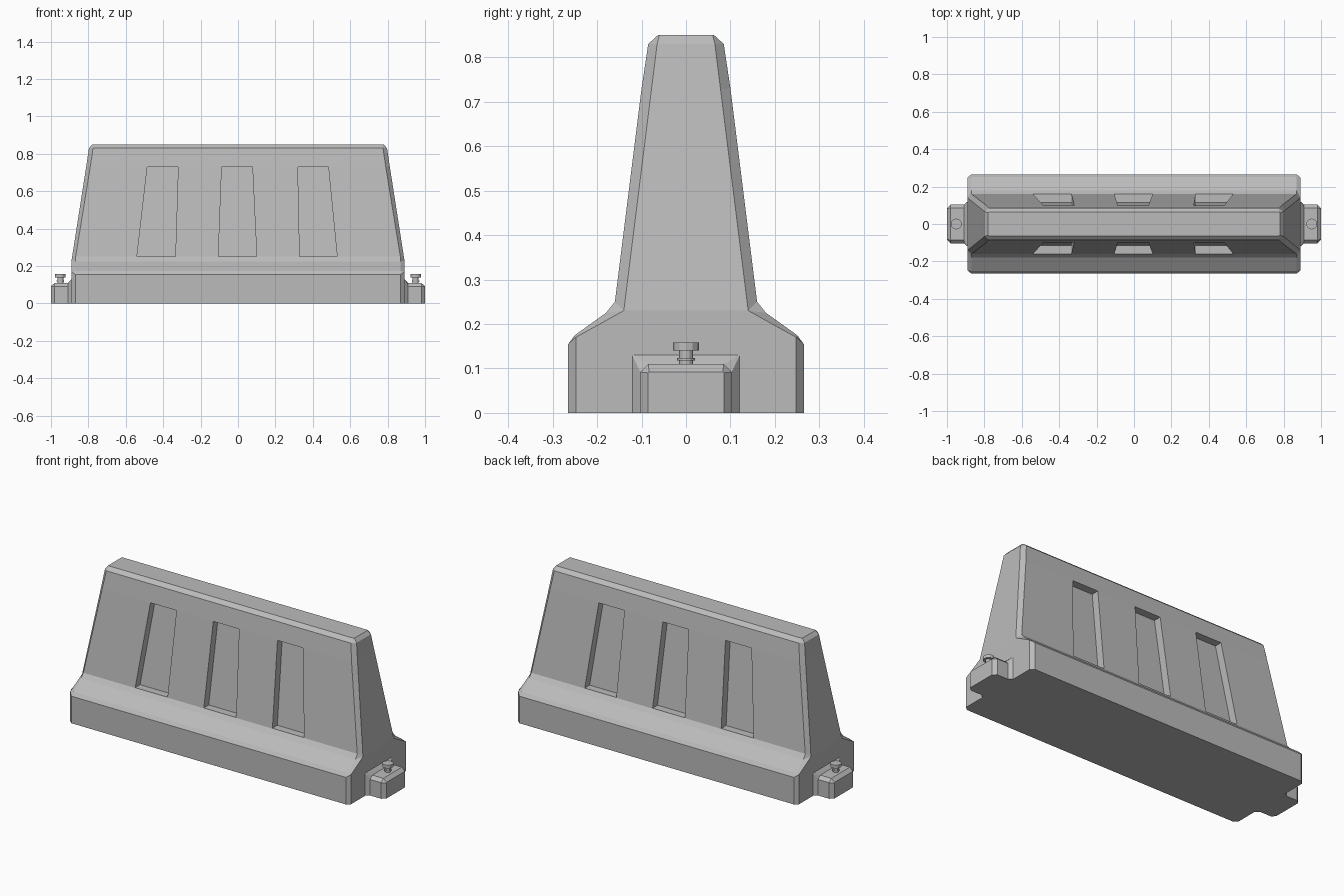
import bpy, bmesh, math

cube = bpy.data.objects.get("Cube")
if cube:
    bpy.data.objects.remove(cube, do_unlink=True)

grey = bpy.data.materials.new("concrete grey")
grey.use_nodes = True
grey.diffuse_color = (0.5, 0.5, 0.5, 1)
grey.node_tree.nodes["Principled BSDF"].inputs["Base Color"].default_value = (0.5, 0.5, 0.5, 1)


def finish(bm, name):
    bmesh.ops.remove_doubles(bm, verts=bm.verts, dist=0.0005)
    bmesh.ops.recalc_face_normals(bm, faces=bm.faces)
    mesh = bpy.data.meshes.new(name)
    bm.to_mesh(mesh)
    bm.free()
    mesh.materials.append(grey)
    obj = bpy.data.objects.new(name, mesh)
    bpy.context.collection.objects.link(obj)
    return obj


def loft(bm, loops):
    """Bridge closed loops of points in order and cap both ends."""
    rings = [[bm.verts.new(p) for p in loop] for loop in loops]
    n = len(rings[0])
    for a, b in zip(rings, rings[1:]):
        for i in range(n):
            j = (i + 1) % n
            bm.faces.new((a[i], a[j], b[j], b[i]))
    bm.faces.new(rings[0])
    bm.faces.new(rings[-1])


# Barrier body: each row is a long-side corner and an end corner of a chamfered ring
rows = [
    ((0.87, 0.265, 0), (0.89, 0.248, 0)),
    ((0.87, 0.265, 0.155), (0.89, 0.248, 0.17)),
    ((0.87, 0.25, 0.175), (0.89, 0.248, 0.17)),
    ((0.87, 0.18, 0.225), (0.89, 0.14, 0.23)),
    ((0.868, 0.16, 0.25), (0.89, 0.14, 0.23)),
    ((0.79, 0.10, 0.73), (0.812, 0.0775, 0.73)),
    ((0.775, 0.085, 0.83), (0.797, 0.065, 0.83)),
    ((0.775, 0.063, 0.85), (0.78, 0.06, 0.85)),
]


def ring(side, end):
    quarter = [end, side]
    points = []
    for sx, sy in ((1, 1), (-1, 1), (-1, -1), (1, -1)):
        part = quarter if sx * sy > 0 else quarter[::-1]
        points += [(sx * x, sy * y, z) for x, y, z in part]
    return points


bm = bmesh.new()
loft(bm, [ring(s, e) for s, e in rows])
body = finish(bm, "barrier_body")

# Tapered pockets sunk into both long sides
pockets = [(-0.54, -0.335, -0.485, -0.32), (-0.105, 0.1, -0.087, 0.077), (0.33, 0.53, 0.32, 0.483)]
bm = bmesh.new()
for sy in (-1, 1):
    for b0, b1, t0, t1 in pockets:
        def outline(y_low, y_high):
            return [(b0, sy * y_low, 0.252), (b1, sy * y_low, 0.252),
                    (t1, sy * y_high, 0.73), (t0, sy * y_high, 0.73)]
        loft(bm, [outline(0.115, 0.056), outline(0.3, 0.3)])
cutter = finish(bm, "pocket_cutter")
cutter.hide_render = True
mod = body.modifiers.new("pockets", "BOOLEAN")
mod.operation = "DIFFERENCE"
mod.solver = "EXACT"
mod.object = cutter
bpy.context.view_layer.objects.active = body
bpy.ops.object.modifier_apply(modifier=mod.name)
bpy.data.objects.remove(cutter, do_unlink=True)


# Connector lugs: flared neck, block, chamfered tip
def lug_section(x, hy, top, c):
    half = [(hy, 0), (hy, top - c), (hy - c, top)]
    return [(x, y, z) for y, z in half] + [(x, -y, z) for y, z in half[::-1]]


def cylinder(bm, x, z0, z1, radius, sides):
    loft(bm, [[(x + radius * math.cos(2 * math.pi * i / sides),
                radius * math.sin(2 * math.pi * i / sides), z) for i in range(sides)]
              for z in (z0, z1)])


for sx, label in ((1, "left"), (-1, "right")):
    bm = bmesh.new()
    loft(bm, [lug_section(sx * x, hy, top, c) for x, hy, top, c in (
        (0.87, 0.12, 0.13, 0.002), (0.89, 0.12, 0.13, 0.002), (0.91, 0.103, 0.11, 0.018),
        (0.98, 0.103, 0.11, 0.018), (1.0, 0.085, 0.092, 0.002))])
    finish(bm, label + "_connector")

    # Bolt: shank, collar and head
    bm = bmesh.new()
    cylinder(bm, sx * 0.95, 0.1, 0.145, 0.016, 12)
    cylinder(bm, sx * 0.95, 0.118, 0.123, 0.02, 12)
    cylinder(bm, sx * 0.95, 0.14, 0.158, 0.029, 12)
    finish(bm, label + "_bolt")
